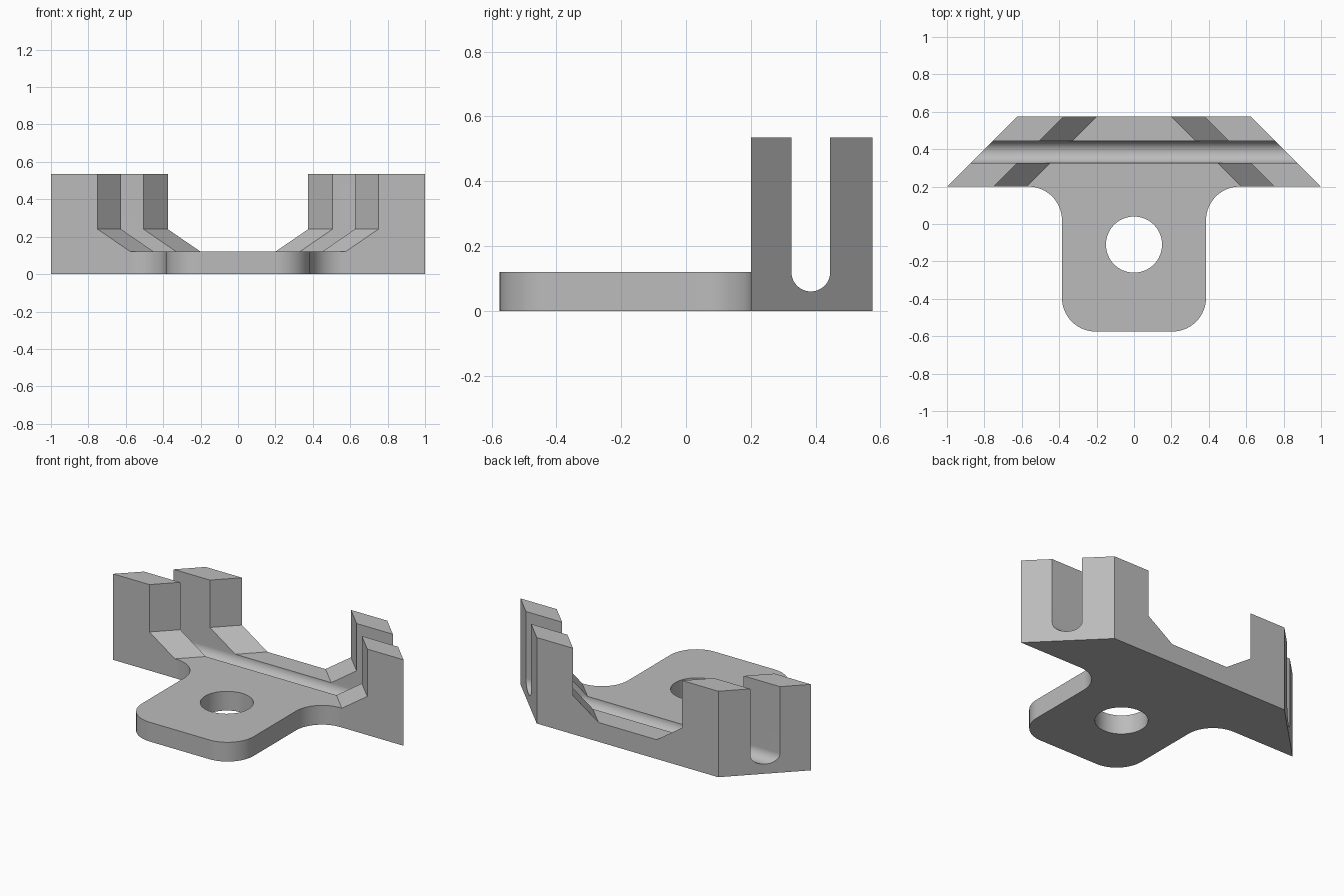
import bpy, bmesh, math

if "Cube" in bpy.data.objects:
    bpy.data.objects.remove(bpy.data.objects["Cube"], do_unlink=True)

FRONT, BACK, SKEW = 0.2, 0.575, 0.375   # cradle depth and its 45 degree taper
FLOOR, TOP = 0.12, 0.535


def material(name, value):
    mat = bpy.data.materials.new(name)
    mat.use_nodes = True
    mat.diffuse_color = (value, value, value, 1)
    mat.node_tree.nodes["Principled BSDF"].inputs["Base Color"].default_value = (value, value, value, 1)
    return mat


def loft(name, start, end):
    """Solid between two outlines with matching points."""
    bm = bmesh.new()
    a = [bm.verts.new(p) for p in start]
    b = [bm.verts.new(p) for p in end]
    bm.faces.new(a)
    bm.faces.new(b)
    for i in range(len(a)):
        j = (i + 1) % len(a)
        bm.faces.new((a[i], a[j], b[j], b[i]))
    bmesh.ops.recalc_face_normals(bm, faces=bm.faces)
    mesh = bpy.data.meshes.new(name)
    bm.to_mesh(mesh)
    bm.free()
    obj = bpy.data.objects.new(name, mesh)
    bpy.context.collection.objects.link(obj)
    return obj


def arc(cx, cy, r, a0, a1, steps=16):
    angles = [math.radians(a0 + (a1 - a0) * i / steps) for i in range(steps + 1)]
    return [(cx + r * math.cos(a), cy + r * math.sin(a)) for a in angles]


def mirrored(half):
    return half + [(-x, y) for x, y in reversed(half)]


def combine(target, other, operation):
    mod = target.modifiers.new(operation.title(), 'BOOLEAN')
    mod.operation, mod.solver, mod.object = operation, 'EXACT', other
    other.hide_render = True
    bpy.context.view_layer.objects.active = target
    bpy.ops.object.modifier_apply(modifier=mod.name)
    bpy.data.objects.remove(other, do_unlink=True)


# Cradle: two upright jaws joined by a floor, tapering towards the back
jaw = mirrored([(1, 0), (1, TOP), (0.75, TOP), (0.75, 0.24), (0.575, FLOOR)])
bracket = loft("bracket",
               [(x, FRONT, z) for x, z in jaw],
               [(x - math.copysign(SKEW, x), BACK, z) for x, z in jaw])

# Mounting tongue with filleted root and rounded corners
outline = mirrored(arc(0.565, 0.02, 0.18, 90, 180) + arc(0.205, -0.395, 0.18, 0, -90))
tongue = loft("mounting_tongue", [(x, y, 0) for x, y in outline],
              [(x, y, FLOOR) for x, y in outline])
combine(bracket, tongue, 'UNION')

# Round-bottomed slot running across both jaws and the floor
slot = [(0.325, 1)] + arc(0.385, FLOOR, 0.06, 180, 360, 24) + [(0.445, 1)]
combine(bracket, loft("slot_cutter", [(-2, y, z) for y, z in slot],
                      [(2, y, z) for y, z in slot]), 'DIFFERENCE')

# Screw hole through the tongue
hole = arc(0, -0.11, 0.15, 0, 360, 64)[:-1]
combine(bracket, loft("hole_cutter", [(x, y, -1) for x, y in hole],
                      [(x, y, 1) for x, y in hole]), 'DIFFERENCE')

bracket.data.materials.clear()
bracket.data.materials.append(material("plain grey", 0.5))

# Smooth the curved walls, keep flat faces crisp
bpy.ops.object.select_all(action='DESELECT')
bracket.select_set(True)
bpy.context.view_layer.objects.active = bracket
bpy.ops.object.shade_smooth_by_angle(angle=math.radians(30))
normals = bracket.modifiers.new("Weighted normals", 'WEIGHTED_NORMAL')
normals.keep_sharp = True
